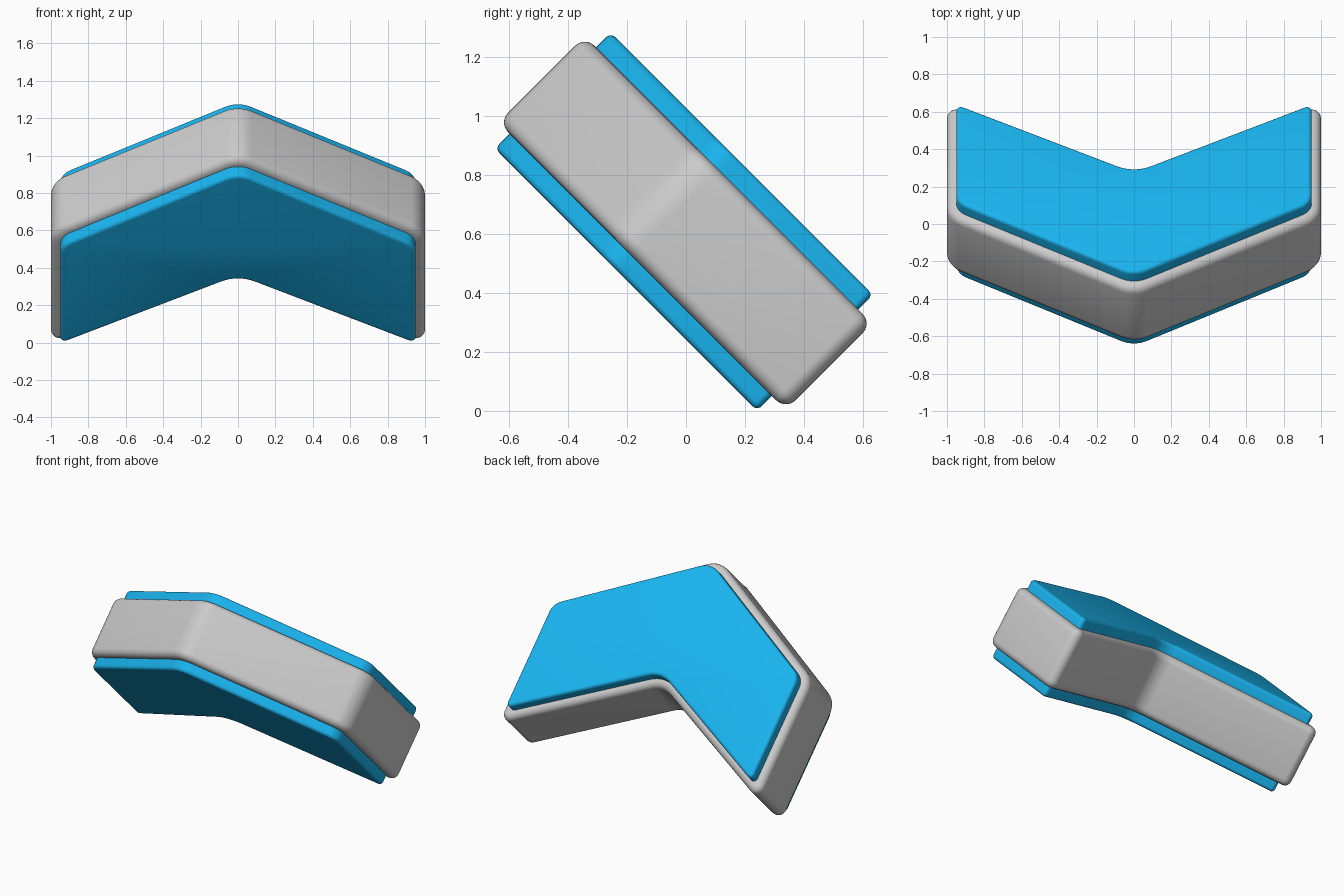
import bpy, bmesh
from math import radians
from mathutils import Vector

if "Cube" in bpy.data.objects:
    bpy.data.objects.remove(bpy.data.objects["Cube"])

CENTRE_Z = 0.635


def outline(points, steps=8):
    """Chevron outline with each corner rounded; points are (x, y, tangent length)."""
    out = []
    n = len(points)
    for i, (x, y, t) in enumerate(points):
        p = Vector((x, y))
        a = p + (Vector(points[i - 1][:2]) - p).normalized() * t
        b = p + (Vector(points[(i + 1) % n][:2]) - p).normalized() * t
        # rational quadratic = true circular arc
        w = ((a - b).length / 2) / t
        for k in range(steps + 1):
            s = k / steps
            c0, c1, c2 = (1 - s) ** 2, 2 * s * (1 - s) * w, s * s
            out.append((a * c0 + p * c1 + b * c2) / (c0 + c1 + c2))
    return out


def chevron(apex, half, corner, tip, notch, t_apex, t_corner, t_tip, t_notch):
    return outline([(0, apex, t_apex), (-half, corner, t_corner), (-half, tip, t_tip),
                    (0, notch, t_notch), (half, tip, t_tip), (half, corner, t_corner)])


def slab(name, pts, z0, z1, bevel, rims, mat=None):
    """Extrude an outline from z0 to z1, round the rims at the listed heights."""
    bm = bmesh.new()
    face = bm.faces.new([bm.verts.new((p.x, p.y, z0)) for p in pts])
    ext = bmesh.ops.extrude_face_region(bm, geom=[face], use_keep_orig=True)
    for v in ext["geom"]:
        if isinstance(v, bmesh.types.BMVert):
            v.co.z = z1
    bmesh.ops.recalc_face_normals(bm, faces=bm.faces)
    edges = [e for e in bm.edges
             if any(all(abs(v.co.z - r) < 1e-5 for v in e.verts) for r in rims)]
    bmesh.ops.bevel(bm, geom=edges, offset=bevel, segments=5, profile=0.5,
                    affect='EDGES', clamp_overlap=False)
    bmesh.ops.recalc_face_normals(bm, faces=bm.faces)
    me = bpy.data.meshes.new(name)
    bm.to_mesh(me)
    bm.free()
    ob = bpy.data.objects.new(name, me)
    bpy.context.collection.objects.link(ob)
    # lean the chevron back by 45 degrees
    ob.rotation_euler = (radians(135), 0, 0)
    ob.location = (0, 0, CENTRE_Z)
    if mat:
        me.materials.append(mat)
    bpy.context.view_layer.objects.active = ob
    ob.select_set(True)
    bpy.ops.object.shade_smooth_by_angle(angle=radians(35))
    ob.select_set(False)
    return ob


blue = bpy.data.materials.new("blue")
blue.diffuse_color = (0.01, 0.46, 0.87, 1)
blue.use_nodes = True
blue.node_tree.nodes["Principled BSDF"].inputs["Base Color"].default_value = blue.diffuse_color

# grey chevron body
body = chevron(0.715, 1.0, 0.137, -0.72, -0.18, 0.085, 0.085, 0.085, 0.085)
slab("chevron_body", body, -0.207, 0.207, 0.045, (-0.207, 0.207))

# blue inset plates on both broad faces
plate = chevron(0.66, 0.95, 0.11, -0.636, -0.123, 0.08, 0.06, 0.042, 0.1)
slab("front_plate", plate, 0.15, 0.278, 0.022, (0.278,), blue)
slab("back_plate", plate, -0.278, -0.15, 0.022, (-0.278,), blue)
